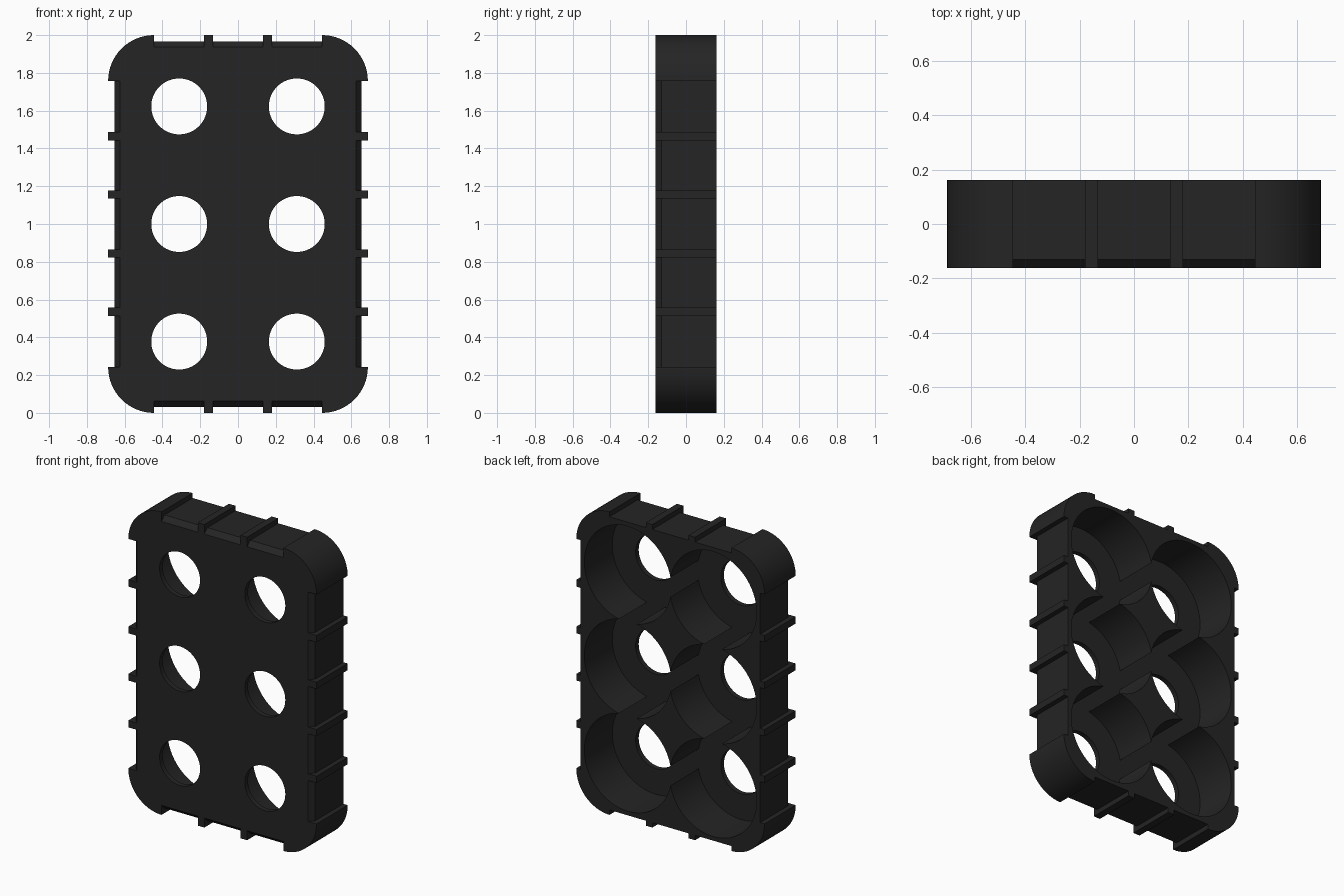
import bpy, bmesh, math

if "Cube" in bpy.data.objects:
    bpy.data.objects.remove(bpy.data.objects["Cube"])

HW, HH, HD = 0.6875, 1.0, 0.1625     # half width, half height, half depth
R = 0.2425                           # corner radius
FLOOR_Y = -0.13                      # inner floor and top of the front chamfer
PITCH = 0.6225

black = bpy.data.materials.new("black_plastic")
black.diffuse_color = (0.018, 0.018, 0.018, 1)
black.use_nodes = True
black.node_tree.nodes["Principled BSDF"].inputs["Base Color"].default_value = black.diffuse_color

# Half-open edge recesses as (start, end) along each edge
SHORT = [(-0.445, -0.18), (-0.132, 0.132), (0.18, 0.445)]
LONG = [(-0.757, -0.487), (-0.442, -0.178), (-0.134, 0.134),
        (0.178, 0.442), (0.487, 0.757)]


def outline(depth):
    """Rounded rectangle with recesses of the given depth along all edges."""
    pts = []
    sides = [(HW, LONG, 0), (HH, SHORT, 1), (HW, LONG, 2), (HH, SHORT, 3)]
    for off, gaps, k in sides:
        a = k * math.pi / 2
        n = (round(math.cos(a)), round(math.sin(a)))
        t = (-n[1], n[0])
        for s, e in gaps:
            for o, u in ((off, s), (off - depth, s), (off - depth, e), (off, e)):
                pts.append((n[0] * o + t[0] * u, n[1] * o + t[1] * u))
        # corner arc after this edge
        sx, sz = [(1, 1), (-1, 1), (-1, -1), (1, -1)][k]
        for i in range(1, 16):
            b = a + i / 16 * math.pi / 2
            pts.append((sx * (HW - R) + R * math.cos(b),
                        sz * (HH - R) + R * math.sin(b)))
    return pts


# Holder body: front chamfer loop, full loop, back loop
bm = bmesh.new()
loops = [[bm.verts.new((x, y, z + HH)) for x, z in outline(d)]
         for y, d in ((-HD, 0.063), (FLOOR_Y, 0.0325), (HD, 0.0325))]
n = len(loops[0])
for a, b in zip(loops, loops[1:]):
    for i in range(n):
        j = (i + 1) % n
        bm.faces.new((a[i], a[j], b[j], b[i]))
bm.faces.new(loops[0])
bm.faces.new(loops[-1])
bmesh.ops.recalc_face_normals(bm, faces=bm.faces)
mesh = bpy.data.meshes.new("cell_holder")
bm.to_mesh(mesh)
bm.free()
holder = bpy.data.objects.new("cell_holder", mesh)
bpy.context.collection.objects.link(holder)
mesh.materials.append(black)


def cut_cylinder(name, x, z, radius, y0, y1):
    bpy.ops.mesh.primitive_cylinder_add(
        vertices=64, radius=radius, depth=y1 - y0,
        location=(x, (y0 + y1) / 2, z), rotation=(math.pi / 2, 0, 0))
    c = bpy.context.object
    c.name = name
    c.hide_render = True
    c.data.materials.append(black)
    m = holder.modifiers.new(name, 'BOOLEAN')
    m.operation = 'DIFFERENCE'
    m.solver = 'EXACT'
    m.object = c
    return c


# Cell pockets from the back and contact holes through the floor
cutters = []
for x in (-PITCH / 2, PITCH / 2):
    for row in (-1, 0, 1):
        z = HH + row * PITCH
        cutters.append(cut_cylinder("pocket_cutter", x, z, 0.318, FLOOR_Y, 0.3))
        cutters.append(cut_cylinder("hole_cutter", x, z, 0.148, -0.3, 0.25))

# Bake the cuts, then drop the cutters
bpy.context.view_layer.update()
deps = bpy.context.evaluated_depsgraph_get()
baked = bpy.data.meshes.new_from_object(holder.evaluated_get(deps))
holder.modifiers.clear()
holder.data = baked
for c in cutters:
    bpy.data.objects.remove(c, do_unlink=True)

bpy.ops.object.select_all(action='DESELECT')
holder.select_set(True)
bpy.context.view_layer.objects.active = holder
bpy.ops.object.shade_smooth_by_angle(angle=math.radians(30))
